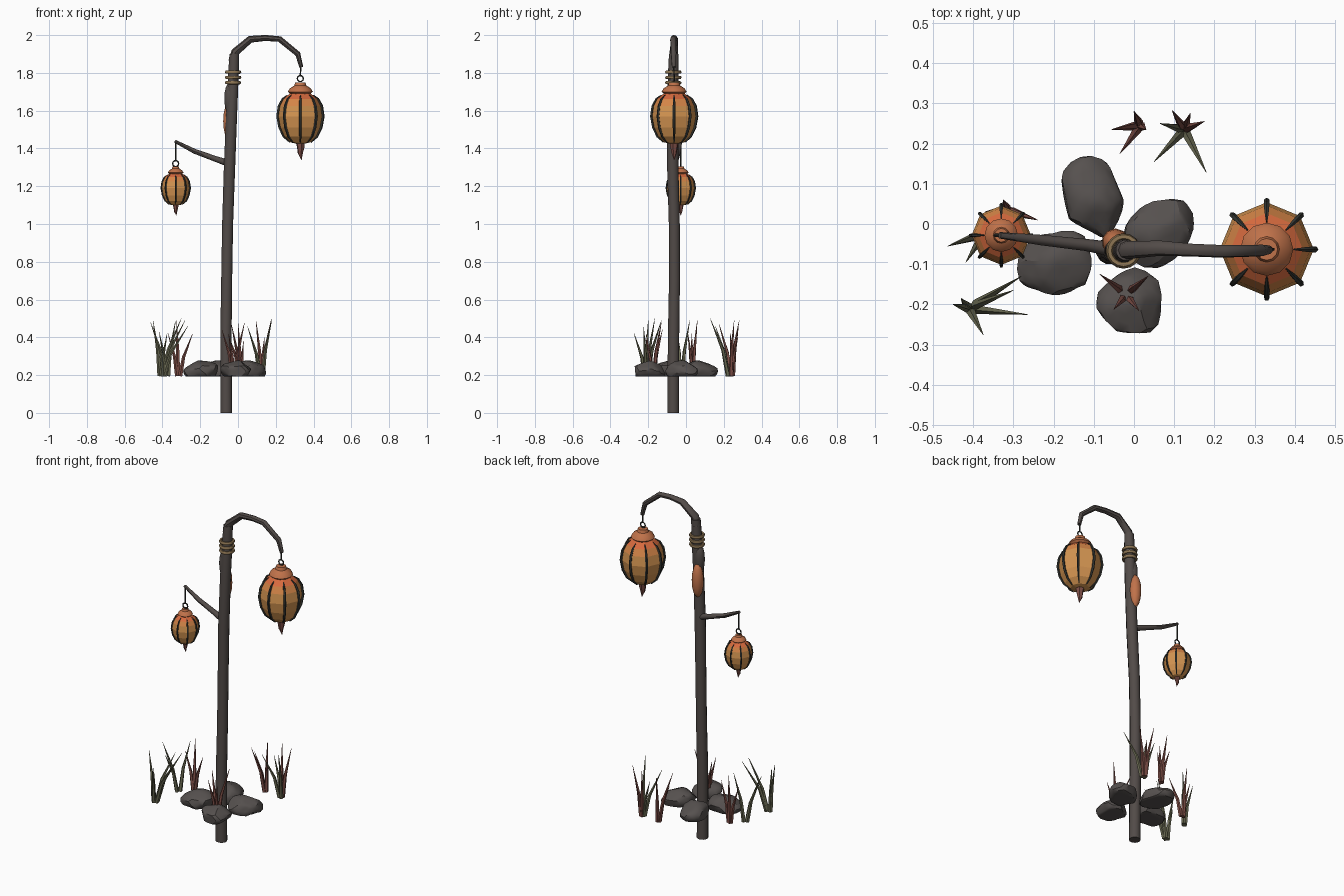
import bpy, bmesh, math, random
from mathutils import Vector

if "Cube" in bpy.data.objects:
    bpy.data.objects.remove(bpy.data.objects["Cube"])

random.seed(4)


def mat(name, rgb):
    m = bpy.data.materials.new(name)
    lin = [((c / 255 + 0.055) / 1.055) ** 2.4 for c in rgb]
    m.diffuse_color = (*lin, 1)
    m.use_nodes = True
    m.node_tree.nodes["Principled BSDF"].inputs["Base Color"].default_value = m.diffuse_color
    return m


BARK = mat("bark", (82, 75, 72))
STONE = mat("stone", (86, 81, 79))
IRON = mat("dark_iron", (54, 56, 52))
TAN = mat("lantern_tan", (214, 150, 82))
AMBER = mat("lantern_amber", (214, 134, 72))
RED = mat("lantern_orange", (214, 106, 62))
CAP = mat("cap_orange", (192, 114, 74))
ROPE = mat("rope", (140, 116, 82))
OLIVE = mat("olive_grass", (108, 108, 84))
RUST = mat("rust_grass", (128, 80, 72))


def finish(name, bm, mats, angle=35):
    bmesh.ops.recalc_face_normals(bm, faces=bm.faces)
    me = bpy.data.meshes.new(name)
    bm.to_mesh(me)
    bm.free()
    for m in mats:
        me.materials.append(m)
    if angle:
        me.shade_smooth()
        me.set_sharp_from_angle(angle=math.radians(angle))
    ob = bpy.data.objects.new(name, me)
    bpy.context.collection.objects.link(ob)
    return ob


def tube(bm, path, radii, sides=8, mi=0, closed=False):
    """Sweep a round section of varying radius along a path."""
    pts = [Vector(p) for p in path]
    n = len(pts)
    rings, side = [], None
    for i, p in enumerate(pts):
        if closed:
            t = pts[(i + 1) % n] - pts[i - 1]
        else:
            t = pts[min(i + 1, n - 1)] - pts[max(i - 1, 0)]
        t.normalize()
        if side is None:
            side = t.orthogonal()
        side = (side - t * side.dot(t)).normalized()
        up = t.cross(side)
        r = radii[i] if isinstance(radii, (list, tuple)) else radii
        rings.append([bm.verts.new(p + r * (math.cos(a) * side + math.sin(a) * up))
                      for a in (2 * math.pi * k / sides for k in range(sides))])
    for i in range(n if closed else n - 1):
        a, b = rings[i], rings[(i + 1) % n]
        for k in range(sides):
            j = (k + 1) % sides
            bm.faces.new((a[k], a[j], b[j], b[k])).material_index = mi
    if not closed:
        for ring in (rings[0], rings[-1]):
            bm.faces.new(ring).material_index = mi


def ring_path(c, r, n=16, vertical=False):
    c = Vector(c)
    out = []
    for k in range(n):
        a = 2 * math.pi * k / n
        u, v = r * math.cos(a), r * math.sin(a)
        out.append(c + (Vector((u, 0, v)) if vertical else Vector((u, v, 0))))
    return out


def lathe(bm, profile, c, s, sides):
    """Spin (radius, height) pairs about the vertical axis, closing both ends."""
    rings = [[bm.verts.new((c[0] + s * r * math.cos(a), c[1] + s * r * math.sin(a), c[2] + s * z))
              for a in (2 * math.pi * k / sides for k in range(sides))] for r, z in profile]
    for a, b in zip(rings, rings[1:]):
        for k in range(sides):
            j = (k + 1) % sides
            bm.faces.new((a[k], a[j], b[j], b[k]))
    bm.faces.new(rings[0])
    bm.faces.new(rings[-1])


def tube_object(name, path, radii, m, sides=10):
    bm = bmesh.new()
    tube(bm, path, radii, sides)
    return finish(name, bm, [m], 45)


# Post, curved top arm and side branch
tube_object("post", [(-.062, -.068, 0), (-.064, -.066, .4), (-.06, -.061, .7), (-.055, -.062, 1),
                     (-.045, -.07, 1.3), (-.033, -.071, 1.6), (-.024, -.067, 1.8), (-.02, -.065, 1.9)],
            [.032, .031, .03, .03, .031, .03, .029, .026], BARK, 12)
tube_object("top_arm", [(-.025, -.065, 1.86), (-.015, -.065, 1.91), (.065, -.06, 1.978), (.145, -.065, 1.985),
                        (.22, -.068, 1.979), (.317, -.066, 1.9), (.335, -.064, 1.83)],
            [.026, .022, .019, .016, .016, .015, .011], BARK, 8)
tube_object("side_branch", [(-.04, -.065, 1.318), (-.12, -.052, 1.345), (-.23, -.04, 1.385), (-.334, -.028, 1.438)],
            [.019, .015, .013, .008], BARK, 8)

# Rope wound around the post
bm = bmesh.new()
for z in (1.748, 1.776, 1.804):
    tube(bm, ring_path((-.026, -.067, z), .035), .009, 6, 0, True)
finish("rope_binding", bm, [ROPE], 60)


# Bark knot and shelf growth on the back of the post
def blob(name, c, size, m):
    bm = bmesh.new()
    bmesh.ops.create_uvsphere(bm, u_segments=10, v_segments=8, radius=1)
    for v in bm.verts:
        v.co = Vector(c) + Vector(a * b for a, b in zip(v.co, size))
    finish(name, bm, [m], 40)


blob("bark_knot", (-.044, -.066, 1.665), (.03, .03, .085), BARK)
blob("shelf_growth", (-.046, -.045, 1.545), (.034, .034, .1), CAP)

# Lanterns: faceted body, ribs, cap, hanging spike, hook
BODY = [(.03, -.143), (.052, -.138), (.084, -.108), (.106, -.06), (.117, 0),
        (.109, .055), (.09, .092), (.05, .125)]
CAP_PROFILE = [(.04, .108), (.066, .13), (.056, .148), (.032, .163), (.027, .18)]


def lantern(prefix, c, s, hang):
    c = Vector(c)
    bm = bmesh.new()
    lathe(bm, BODY, c, s, 8)
    for f in bm.faces:
        h = (f.calc_center_median().z - c.z) / s
        f.material_index = 2 if h > .09 else 1 if h > .06 else 0
    finish(prefix + "_lantern_body", bm, [TAN, AMBER, RED], 0)

    bm = bmesh.new()
    for k in range(8):
        a = math.pi * k / 4
        d = Vector((math.cos(a), math.sin(a), 0))
        path = [c + s * ((r + .004) * d + Vector((0, 0, z))) for r, z in BODY[1:-1]]
        path.append(c + s * (.068 * d + Vector((0, 0, .113))))
        tube(bm, path, [s * w for w in (.003, .006, .0075, .0075, .0075, .006, .002)], 5)
    finish(prefix + "_lantern_ribs", bm, [IRON])

    bm = bmesh.new()
    lathe(bm, CAP_PROFILE, c, s, 12)
    finish(prefix + "_lantern_cap", bm, [CAP], 40)

    drop = [c + s * Vector((x, 0, z)) for x, z in ((0, -.135), (.002, -.165), (0, -.195), (.006, -.232))]
    tube_object(prefix + "_lantern_spike", drop, [s * r for r in (.025, .02, .014, .001)], RUST, 6)

    bm = bmesh.new()
    ring = c + Vector((0, 0, s * .19 + .01))
    tube(bm, ring_path(ring, .016, 10, True), .004, 5, 0, True)
    tube(bm, [ring + Vector((0, 0, .014)), hang], .004, 5)
    finish(prefix + "_lantern_hook", bm, [IRON])


lantern("large", (.33, -.063, 1.57), 1, (.333, -.064, 1.84))
lantern("small", (-.33, -.028, 1.19), .63, (-.33, -.028, 1.435))


# Stones: spheres sliced flat by random planes
def stone(name, x, y, rx, ry, turn):
    bm = bmesh.new()
    bmesh.ops.create_icosphere(bm, subdivisions=3, radius=1.12)
    planes = [Vector((random.uniform(-1, 1), random.uniform(-1, 1), random.uniform(-.3, .9))).normalized()
              for _ in range(13)]
    for v in bm.verts:
        for p in planes:
            over = v.co.dot(p) - .9
            if over > 0:
                v.co -= p * over
        v.co.z = max(v.co.z, -.6)
        px, py = v.co.x * rx, v.co.y * ry
        v.co = (x + px * math.cos(turn) - py * math.sin(turn),
                y + px * math.sin(turn) + py * math.cos(turn), .222 + v.co.z * .05)
    finish(name, bm, [STONE], 30)


for i, (x, y, rx, ry, turn) in enumerate([(-.102, .065, .076, .095, .3), (.06, -.02, .095, .078, .35),
                                          (-.19, -.1, .092, .08, .4), (-.01, -.195, .078, .082, 0)]):
    stone("stone_%d" % (i + 1), x, y, rx, ry, turn)


# Grass tufts: bent tapering blades from a shared base; the first few are olive
def tuft(name, base, tips, olive):
    bm = bmesh.new()
    for i, (tx, ty, tz) in enumerate(tips):
        b = Vector((base[0], base[1], .195))
        t = Vector((tx, ty, tz))
        d = (t - b) * Vector((1, 1, 0))
        b += d * .12
        mid = b + d * .25 + Vector((0, 0, (tz - .195) * .45))
        tube(bm, [b, mid, t], [.012, .009, .0008], 5, 0 if i < olive else 1)
    finish(name, bm, [OLIVE, RUST], 60)


tuft("front_left_grass", (-.41, -.21), [(-.28, -.13, .49), (-.265, -.225, .46), (-.375, -.275, .42),
                                        (-.45, -.2, .49), (-.3, -.165, .5), (-.43, -.185, .38)], 6)
tuft("left_grass", (-.375, -.025), [(-.463, -.055, .48), (-.418, -.095, .43), (-.33, .02, .49)], 3)
tuft("left_rust_grass", (-.315, .035), [(-.24, .01, .42), (-.37, .03, .42), (-.325, .06, .49)], 0)
tuft("back_right_grass", (.125, .235), [(.18, .128, .5), (.05, .155, .46), (.065, .25, .42),
                                        (.095, .282, .49), (.175, .255, .49), (.14, .275, .4)], 3)
tuft("back_rust_grass", (.015, .245), [(-.055, .235, .42), (-.035, .175, .47), (0, .28, .48),
                                       (.03, .235, .38)], 0)
tuft("front_rust_grass", (-.02, -.175), [(-.085, -.125, .44), (.035, -.13, .48), (-.05, -.212, .42),
                                         (.012, -.215, .4)], 0)
